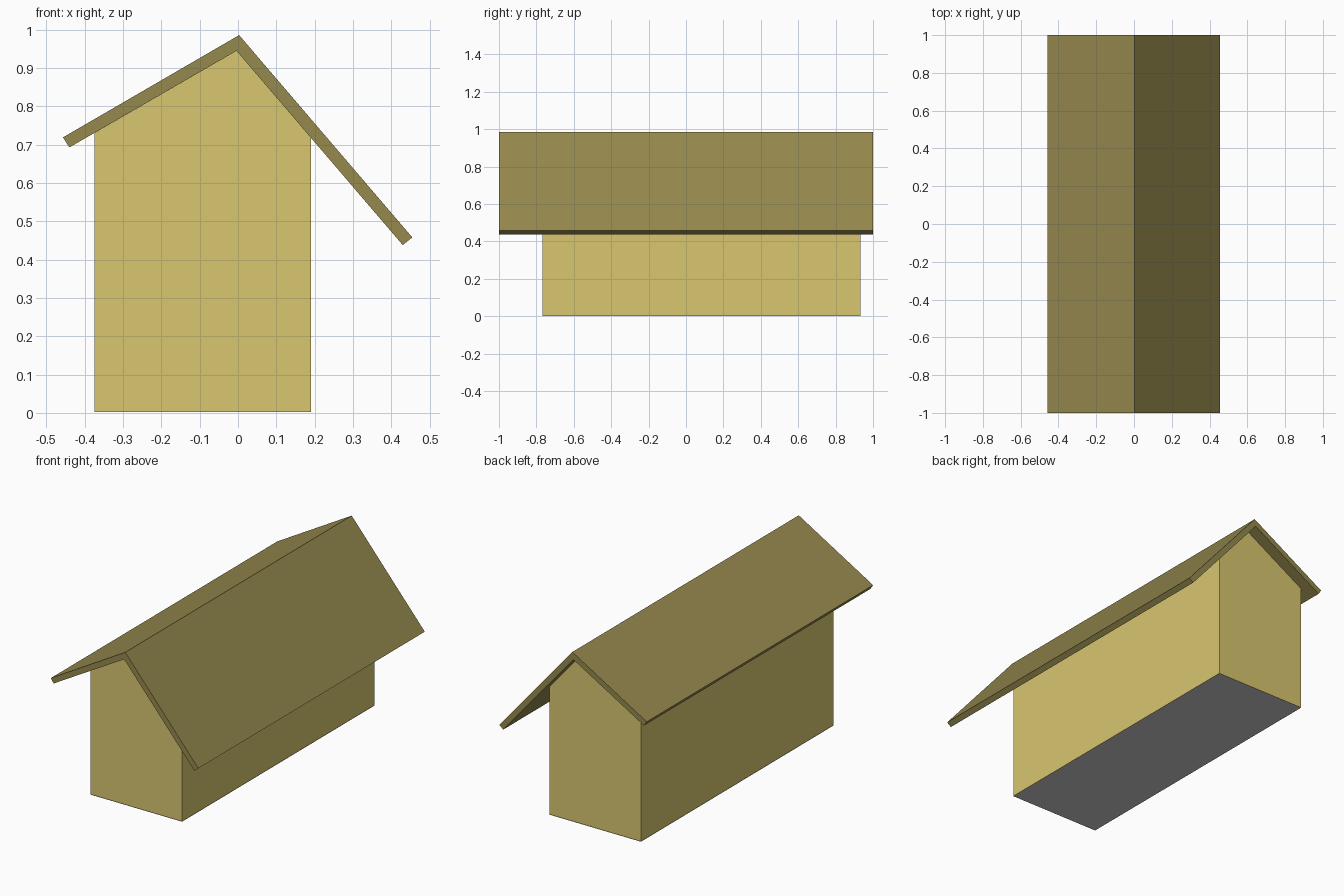
import bpy, bmesh

if "Cube" in bpy.data.objects:
    bpy.data.objects.remove(bpy.data.objects["Cube"])


def material(name, rgb):
    mat = bpy.data.materials.new(name)
    mat.diffuse_color = (*rgb, 1)
    mat.use_nodes = True
    mat.node_tree.nodes["Principled BSDF"].inputs["Base Color"].default_value = mat.diffuse_color
    return mat


def make_object(name, bm, mat=None):
    bmesh.ops.recalc_face_normals(bm, faces=bm.faces)
    mesh = bpy.data.meshes.new(name)
    bm.to_mesh(mesh)
    bm.free()
    obj = bpy.data.objects.new(name, mesh)
    bpy.context.collection.objects.link(obj)
    if mat:
        mesh.materials.append(mat)
    return obj


def extrude_profile(name, profile, y0, y1, mat):
    """Extrude an (x, z) profile along y."""
    bm = bmesh.new()
    face = bm.faces.new([bm.verts.new((x, y0, z)) for x, z in profile])
    out = bmesh.ops.extrude_face_region(bm, geom=[face])
    verts = [v for v in out["geom"] if isinstance(v, bmesh.types.BMVert)]
    bmesh.ops.translate(bm, verts=verts, vec=(0, y1 - y0, 0))
    return make_object(name, bm, mat)


wall_mat = material("wall_yellow", (0.69, 0.57, 0.16))
roof_mat = material("roof_olive", (0.30, 0.25, 0.075))

# Gabled body with an off-centre footprint
X0, X1, Y0, Y1 = -0.374, 0.191, -0.767, 0.932
RIDGE = (-0.004, 0.945)
extrude_profile("walls", [(X0, 0.002), (X1, 0.002), (X1, 0.718),
                          RIDGE, (X0, 0.731)], Y0, Y1, wall_mat)

# Asymmetric folded roof slab
extrude_profile("roof", [(-0.457, 0.719), (-0.440, 0.693), RIDGE,
                         (0.430, 0.438), (0.455, 0.458), (0.003, 0.986)],
                -1, 1, roof_mat)

# Plain grey floor under the body
bm = bmesh.new()
bm.faces.new([bm.verts.new((x, y, 0)) for x, y in
              [(X0, Y1), (X1, Y1), (X1, Y0), (X0, Y0)]])
floor = make_object("floor", bm)
# Face the single floor plane downward
if floor.data.polygons[0].normal.z > 0:
    floor.data.flip_normals()
